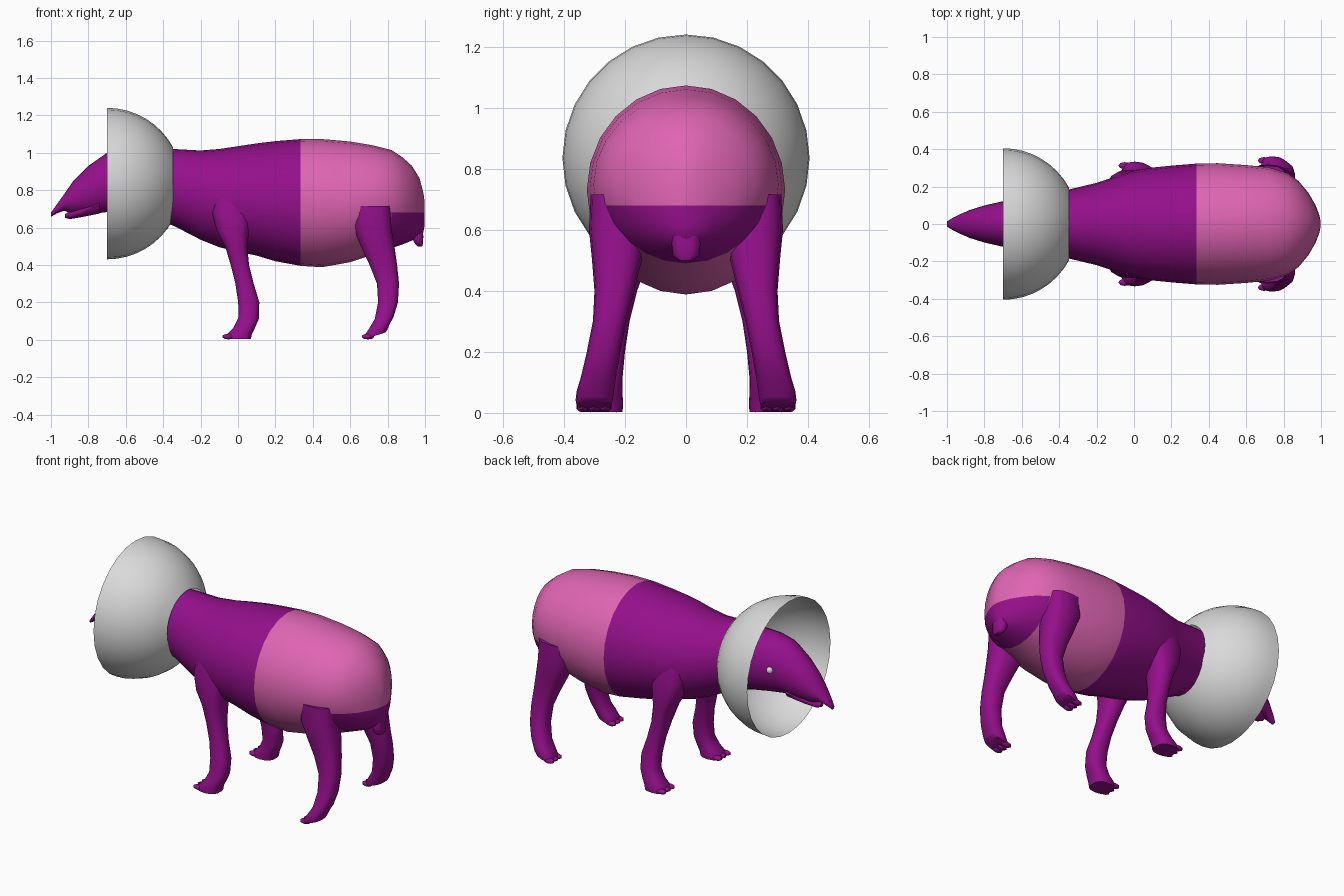
import bpy, bmesh, math
from mathutils import Matrix, Vector

if "Cube" in bpy.data.objects:
    bpy.data.objects.remove(bpy.data.objects["Cube"])


def material(name, rgb):
    m = bpy.data.materials.new(name)
    m.diffuse_color = (*rgb, 1)
    m.use_nodes = True
    m.node_tree.nodes["Principled BSDF"].inputs["Base Color"].default_value = m.diffuse_color
    return m


PURPLE = material("purple", (0.30, 0.005, 0.26))
PINK = material("pink", (0.74, 0.13, 0.45))
GREY = material("light grey", (0.70, 0.70, 0.70))


def finish(bm, name, mats, angle=50, normals=True):
    if normals:
        bmesh.ops.recalc_face_normals(bm, faces=bm.faces)
    me = bpy.data.meshes.new(name)
    bm.to_mesh(me)
    bm.free()
    for m in mats:
        me.materials.append(m)
    me.shade_smooth()
    me.set_sharp_from_angle(angle=math.radians(angle))
    ob = bpy.data.objects.new(name, me)
    bpy.context.collection.objects.link(ob)
    return ob


def loft(rings, caps=True):
    """Skin a list of point rings that all have the same count."""
    bm = bmesh.new()
    vs = [[bm.verts.new(p) for p in r] for r in rings]
    n = len(vs[0])
    for a, b in zip(vs, vs[1:]):
        for i in range(n):
            j = (i + 1) % n
            bm.faces.new((a[i], a[j], b[j], b[i]))
    if caps:
        bm.faces.new(vs[0])
        bm.faces.new(vs[-1])
    return bm


def x_ring(x, top, bottom, w, n=24):
    c, h = (top + bottom) / 2, (top - bottom) / 2
    return [(x, w * math.sin(2 * math.pi * i / n), c + h * math.cos(2 * math.pi * i / n))
            for i in range(n)]


def leg_ring(z0, z1, x0, x1, y0, y1, side, n=14):
    """Rounded box section; z0 is the front height and z1 the rear height."""
    pts = []
    for i in range(n):
        t = 2 * math.pi * (i + 0.5) / n
        c, s = (math.copysign(abs(f) ** 0.75, f) for f in (math.cos(t), math.sin(t)))
        pts.append(((x0 + x1) / 2 + c * (x1 - x0) / 2,
                    side * ((y0 + y1) / 2 + s * (y1 - y0) / 2),
                    (z0 + z1) / 2 + c * (z1 - z0) / 2))
    return pts


def ellipsoid(name, centre, size, mat, u=10, v=6):
    bm = bmesh.new()
    bmesh.ops.create_uvsphere(bm, u_segments=u, v_segments=v, radius=1,
                              matrix=Matrix.Translation(centre) @ Matrix.Diagonal((*size, 1)))
    return finish(bm, name, [mat])


# body with neck, head and snout: x, top, bottom, half width
BODY = [(-1.0, .680, .657, .014), (-.97, .722, .675, .032), (-.93, .778, .690, .052),
        (-.88, .850, .672, .074), (-.80, .930, .670, .099), (-.70, 1.0, .683, .122),
        (-.60, 1.02, .67, .140), (-.48, 1.02, .65, .160), (-.345, 1.02, .61, .185),
        (-.20, 1.012, .535, .220), (-.10, 1.02, .495, .253), (0, 1.035, .47, .285),
        (.10, 1.05, .45, .302), (.20, 1.062, .42, .312), (.335, 1.073, .395, .323),
        (.45, 1.073, .388, .325), (.60, 1.06, .415, .315), (.72, 1.04, .455, .303),
        (.82, 1.015, .49, .272), (.88, .975, .51, .230), (.93, .93, .53, .170),
        (.97, .865, .55, .103), (.99, .79, .57, .050), (.998, .74, .61, .015)]
bm = loft([x_ring(*r) for r in BODY])
# rump colour line
rump = [f for f in bm.faces if f.calc_center_median().x > .82]
geom = list({e for f in rump for e in f.edges} | {v for f in rump for v in f.verts}) + rump
bmesh.ops.bisect_plane(bm, geom=geom, plane_co=(0, 0, .68), plane_no=(0, 0, 1))
for f in bm.faces:
    c = f.calc_center_median()
    f.material_index = int(c.x > .335 and not (c.x > .82 and c.z < .68))
finish(bm, "body", [PURPLE, PINK])

# lower jaw
finish(loft([x_ring(x, t, b, w, 12) for x, t, b, w in
             [(-.925, .672, .652, .014), (-.90, .688, .645, .035),
              (-.84, .72, .655, .062), (-.74, .77, .675, .09)]]), "lower_jaw", [PURPLE])

# tail
finish(loft([leg_ring(z, z, a, b, -w, w, 1, 10) for z, a, b, w in
             [(.68, .92, .985, .03), (.60, .92, .99, .05), (.55, .925, .992, .047),
              (.515, .945, .99, .043), (.50, .96, .985, .025)]]), "tail", [PURPLE])

# legs: front z, rear z, x range, y range
FRONT = [(.80, .80, -.13, .08, .12, .255), (.68, .68, -.14, .075, .11, .282),
         (.58, .58, -.115, .06, .11, .290), (.50, .50, -.07, .05, .125, .288),
         (.40, .40, -.04, .06, .16, .282), (.30, .30, -.015, .085, .185, .285),
         (.20, .20, 0, .115, .20, .298), (.12, .11, .002, .112, .208, .312),
         (.065, .06, -.025, .09, .208, .325), (.03, .03, -.06, .075, .206, .333),
         (.003, .003, -.065, .07, .208, .333)]
HIND = [(.715, .715, .61, .815, .17, .312), (.60, .60, .615, .822, .13, .318),
        (.50, .50, .655, .838, .145, .308), (.40, .40, .702, .852, .17, .300),
        (.30, .30, .742, .862, .195, .305), (.20, .20, .748, .856, .215, .325),
        (.11, .12, .73, .832, .23, .345), (.06, .085, .70, .812, .236, .358),
        (.03, .055, .68, .80, .24, .362), (.004, .04, .68, .79, .245, .358)]
for side, label in ((-1, "right"), (1, "left")):
    for kind, rows, toe_x in (("front", FRONT, -.05), ("hind", HIND, .695)):
        finish(loft([leg_ring(*r, side) for r in rows]), f"{kind}_leg_{label}", [PURPLE])
        # three toes
        y0, y1 = rows[-1][4:]
        for k in range(3):
            y = y0 + (y1 - y0) * (k + .5) / 3
            ellipsoid(f"{kind}_toe_{label}_{k + 1}", (toe_x, side * y, .017),
                      (.035, .02, .015), PURPLE, 8, 5)
    # eyes
    ellipsoid(f"eye_{label}", (-.66, side * .128, .855), (.02, .02, .02), GREY)

# open bowl collar, a thin shell around the neck
rings = []
for k in range(9):
    t = math.radians(61.5) * k / 8
    r = .405 * math.cos(t)
    rings.append([(-.70 + .402 * math.sin(t), r * math.sin(2 * math.pi * i / 28),
                   .835 + r * math.cos(2 * math.pi * i / 28)) for i in range(28)])
bm = loft(rings, caps=False)
bm.normal_update()
for f in bm.faces:
    if f.normal.dot(f.calc_center_median() - Vector((-.70, 0, .835))) < 0:
        f.normal_flip()
finish(bm, "bowl_collar", [GREY], normals=False)
